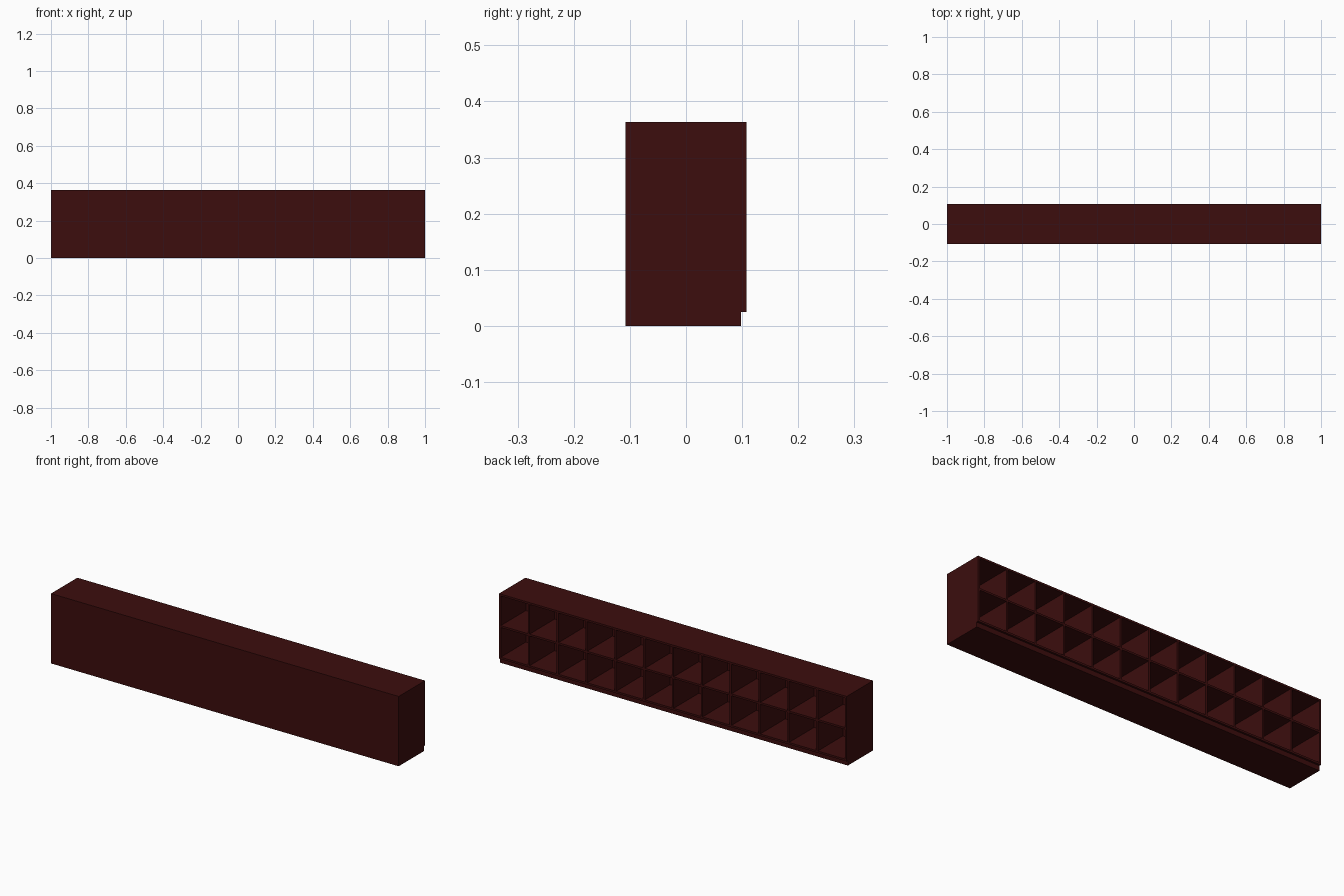
import bpy

WIDTH, DEPTH, HEIGHT = 2.0, 0.216, 0.363
BOARD = 0.01          # board thickness
PLINTH = 0.025        # height of the recessed base
COLUMNS, ROWS = 12, 2

cube = bpy.data.objects.get("Cube")
if cube:
    bpy.data.objects.remove(cube, do_unlink=True)

# Single dark red-brown wood colour
wood = bpy.data.materials.new("dark mahogany")
wood.use_nodes = True
colour = (0.045, 0.004, 0.004, 1)
wood.diffuse_color = colour
wood.node_tree.nodes["Principled BSDF"].inputs["Base Color"].default_value = colour


def board(name, low, high):
    """Box spanning two opposite corners."""
    centre = [(a + b) / 2 for a, b in zip(low, high)]
    bpy.ops.mesh.primitive_cube_add(size=1, location=centre)
    obj = bpy.context.object
    obj.name = name
    obj.scale = [b - a for a, b in zip(low, high)]
    bpy.ops.object.transform_apply(location=False, rotation=False, scale=True)
    obj.data.materials.append(wood)
    return obj


x, y = WIDTH / 2, DEPTH / 2
inner_front = BOARD - y
floor_top = PLINTH + BOARD

# Recessed base and closed front
board("plinth", (-x, -y, 0), (x, y - BOARD, PLINTH))
board("front_panel", (-x, -y, PLINTH), (x, inner_front, HEIGHT))

# Floor, middle shelf and top
pitch = (HEIGHT - BOARD - PLINTH) / ROWS
for row, name in enumerate(("floor_board", "middle_shelf", "top_board")):
    z = PLINTH + row * pitch
    board(name, (-x, inner_front, z), (x, y, z + BOARD))

# End panels and upright dividers, fitted between the shelves
step = (WIDTH - BOARD) / COLUMNS
for row in range(ROWS):
    low = floor_top + row * pitch
    high = low + pitch - BOARD
    for column in range(COLUMNS + 1):
        left = -x + column * step
        kind = "end_panel" if column in (0, COLUMNS) else "divider"
        board(f"{kind}_{row}_{column}", (left, inner_front, low),
              (left + BOARD, y, high))
